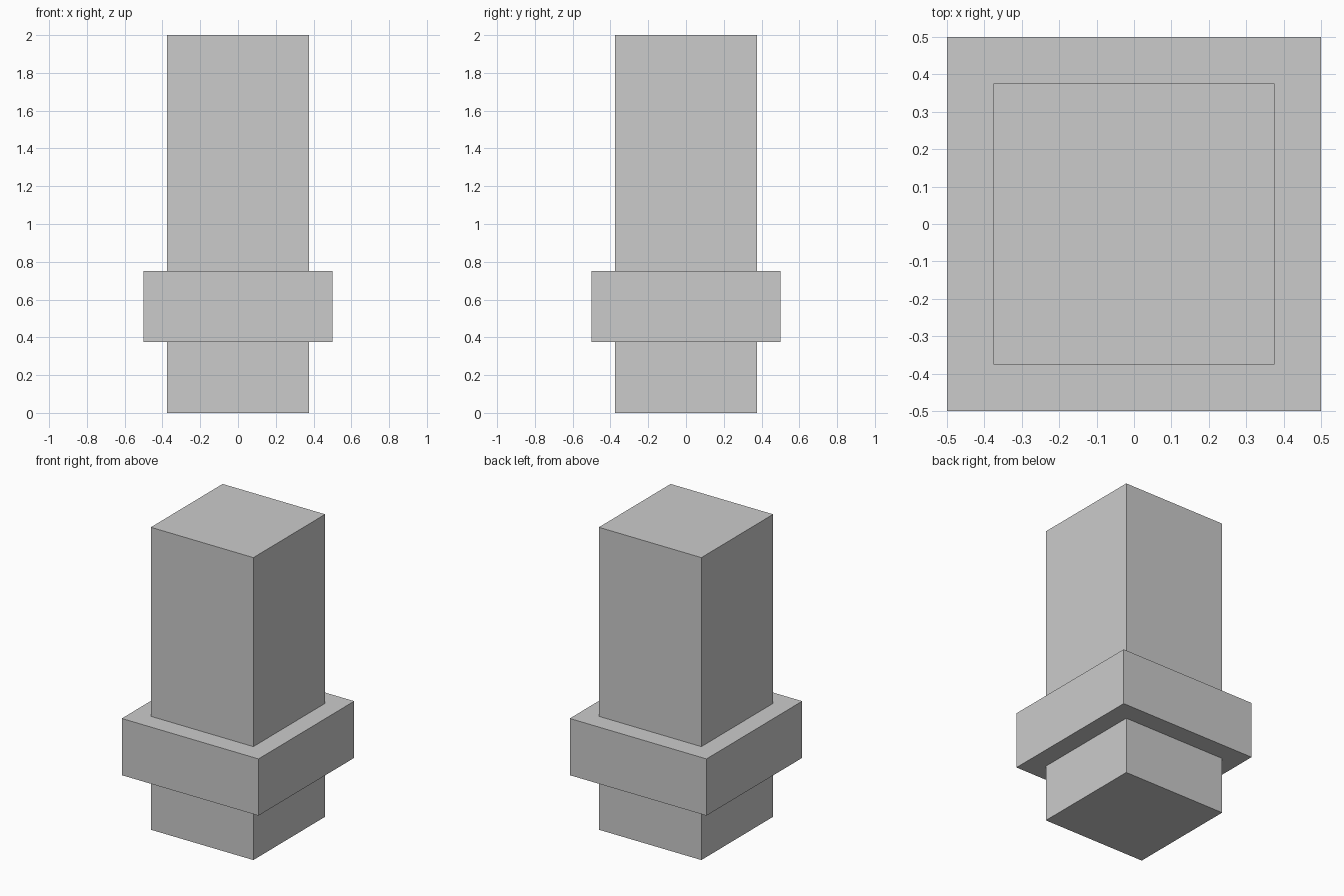
import bpy
import bmesh

if "Cube" in bpy.data.objects:
    bpy.data.objects.remove(bpy.data.objects["Cube"])


def square_block(name, half, z0, z1):
    """Square block centred on the z axis, from z0 to z1."""
    bm = bmesh.new()
    bmesh.ops.create_cube(bm, size=1.0)
    bmesh.ops.scale(bm, vec=(2 * half, 2 * half, z1 - z0), verts=bm.verts)
    bmesh.ops.translate(bm, vec=(0, 0, (z0 + z1) / 2), verts=bm.verts)
    mesh = bpy.data.meshes.new(name)
    bm.to_mesh(mesh)
    bm.free()
    obj = bpy.data.objects.new(name, mesh)
    bpy.context.collection.objects.link(obj)
    return obj


# Lower stub, wide collar and tall shaft, stacked face to face
square_block("lower_stub", 0.375, 0.0, 0.375)
square_block("collar", 0.5, 0.375, 0.75)
square_block("shaft", 0.375, 0.75, 2.0)
